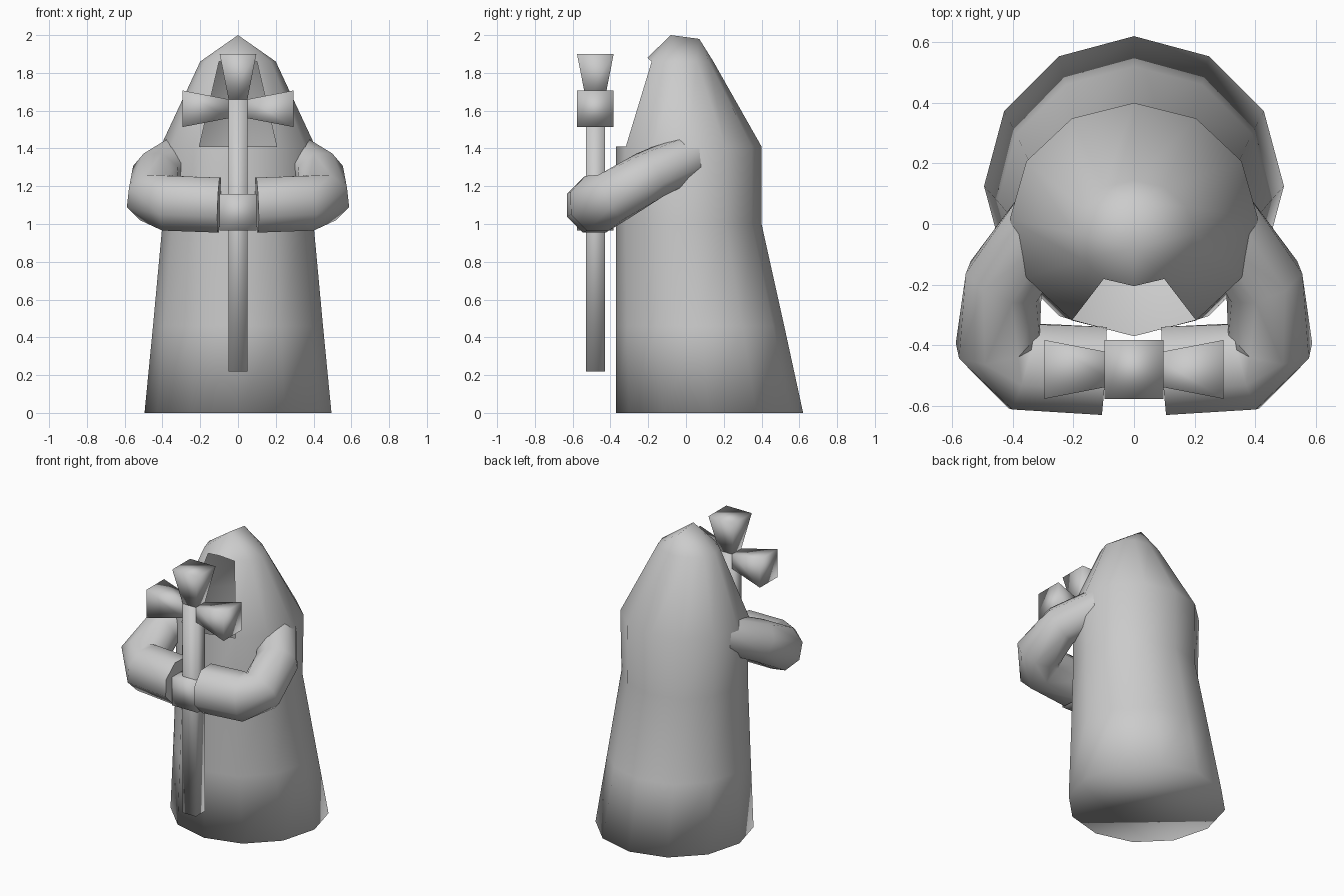
import bpy, bmesh, math
from mathutils import Vector, Matrix

cube = bpy.data.objects.get("Cube")
if cube:
    bpy.data.objects.remove(cube, do_unlink=True)

grey = bpy.data.materials.new("plain grey")
grey.use_nodes = True
colour = (0.6, 0.6, 0.6, 1)
grey.diffuse_color = colour
grey.node_tree.nodes["Principled BSDF"].inputs["Base Color"].default_value = colour


def finish(name, bm, normals=True):
    if normals:
        bmesh.ops.recalc_face_normals(bm, faces=bm.faces)
    mesh = bpy.data.meshes.new(name)
    bm.to_mesh(mesh)
    bm.free()
    mesh.materials.append(grey)
    mesh.shade_smooth()
    obj = bpy.data.objects.new(name, mesh)
    bpy.context.collection.objects.link(obj)
    return obj


def bridge(bm, a, b, skip=()):
    n = len(a)
    for i in range(n):
        if i not in skip:
            bm.faces.new((a[i], a[(i + 1) % n], b[(i + 1) % n], b[i]))


# Hooded robe: twelve-sided rings, open at the face
SIDES = 12
bm = bmesh.new()
rings = []
# height, centre y, half width, half depth
for z, cy, rx, ry in [(0, .125, .495, .495), (.46, .075, .45, .445), (1, .015, .4, .385),
                      (1.41, .015, .41, .385), (1.86, -.03, .2, .175)]:
    ring = []
    for i in range(SIDES):
        a = math.tau * i / SIDES - math.pi / 2
        ring.append(bm.verts.new((rx * math.cos(a), cy + ry * math.sin(a), z)))
    rings.append(ring)
for k in range(4):
    bridge(bm, rings[k], rings[k + 1], skip=(0, SIDES - 1) if k == 3 else ())
bm.faces.new(rings[0][::-1])

# Hood roof: a short ridge over the last ring
top = rings[-1]
top[0].co.z = 1.88
front = bm.verts.new((0, -.08, 2))
back = bm.verts.new((0, .07, 1.98))
half = SIDES // 2
for i in range(SIDES):
    j = (i + 1) % SIDES
    tip = back if 3 <= i < SIDES - 3 else front
    bm.faces.new((top[i], top[j], tip))
bm.faces.new((front, top[3], back))
bm.faces.new((front, back, top[SIDES - 3]))
finish("hooded_robe", bm)


# Sleeves: eight-sided rings swept along a bent path
def sleeve(name, side):
    path = [(.28, .03, 1.36), (.43, -.19, 1.26), (.45, -.39, 1.14),
            (.37, -.47, 1.11), (.1, -.485, 1.1)]
    radii = [.12, .13, .14, .15, .15]
    pts = [Vector(p) for p in path]
    bm = bmesh.new()
    loops = []
    for k, p in enumerate(pts):
        d = (pts[min(k + 1, 4)] - pts[max(k - 1, 0)]).normalized()
        across = d.cross(Vector((0, 0, 1))).normalized()
        up = across.cross(d)
        loop = []
        for i in range(8):
            a = math.tau * (i + .5) / 8
            q = p + radii[k] * 1.05 * (across * math.cos(a) + up * math.sin(a))
            loop.append(bm.verts.new((q.x * side, q.y, q.z)))
        loops.append(loop)
    for a, b in zip(loops, loops[1:]):
        bridge(bm, a, b)
    bm.faces.new(loops[0])
    bm.faces.new(loops[-1])
    obj = finish(name, bm)
    obj.data.set_sharp_from_angle(angle=math.radians(50))


sleeve("left_sleeve", 1)
sleeve("right_sleeve", -1)


# Staff parts: square bars that may flare towards one end
def bar(name, z0, z1, w0, w1, turn=0, pivot=1.61):
    bm = bmesh.new()
    ends = []
    for z, w in ((z0, w0), (z1, w1)):
        ends.append([bm.verts.new((x * w, y * w - .48, z))
                     for x, y in ((-1, -1), (1, -1), (1, 1), (-1, 1))])
    bridge(bm, *ends)
    bm.faces.new(ends[0])
    bm.faces.new(ends[1])
    bmesh.ops.rotate(bm, verts=bm.verts, cent=(0, -.48, pivot),
                     matrix=Matrix.Rotation(math.radians(turn), 3, 'Y'))
    finish(name, bm)


bar("staff_shaft", .22, 1.66, .05, .05)
bar("hand_block", .965, 1.16, .097, .097)
for name, turn, length in (("cross_top", 0, .29), ("cross_left_arm", 90, .295),
                           ("cross_right_arm", -90, .295)):
    bar(name, 1.66, 1.61 + length, .05, .097, turn)
